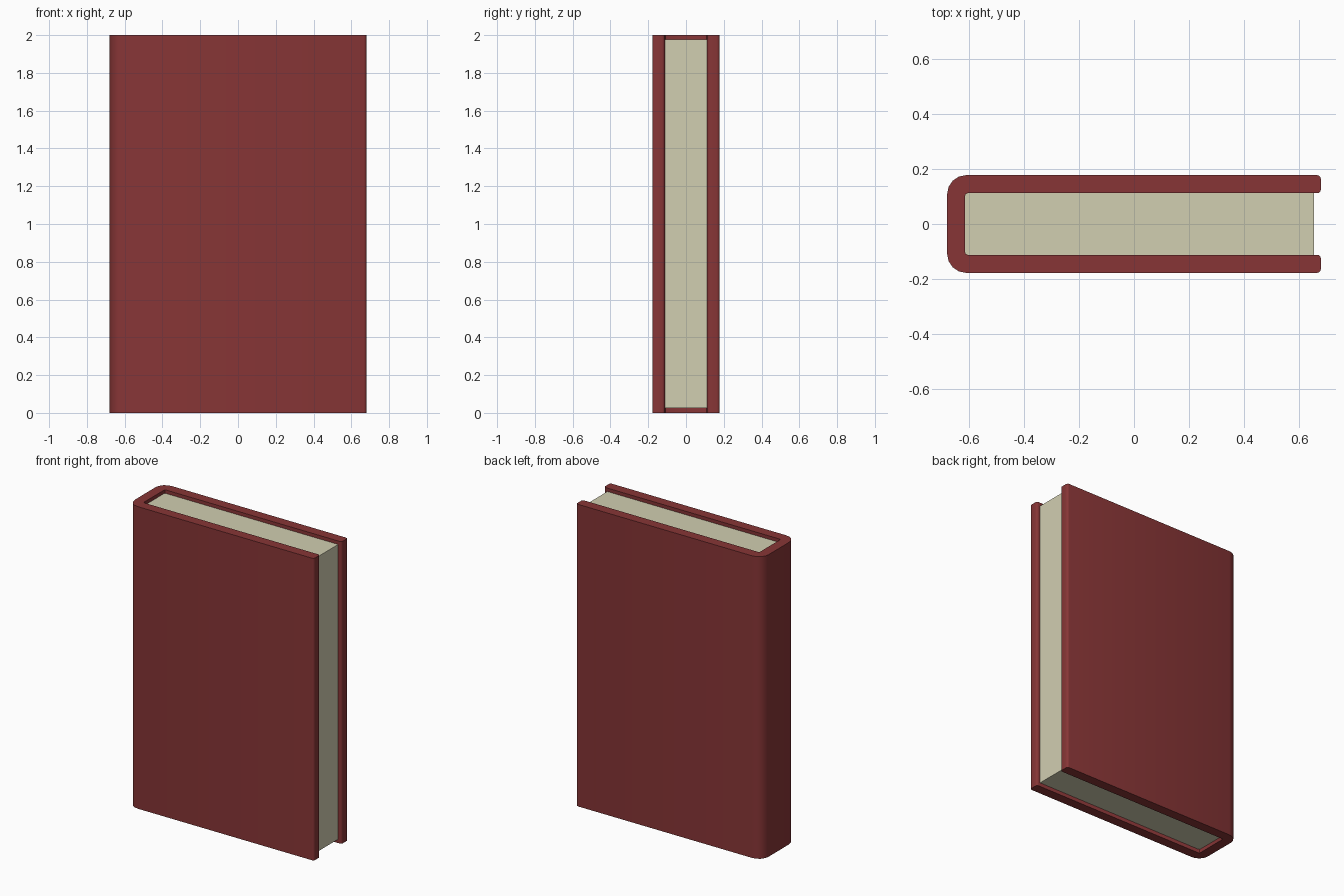
import bpy, bmesh, math

if "Cube" in bpy.data.objects:
    bpy.data.objects.remove(bpy.data.objects["Cube"])

def material(name, rgb):
    m = bpy.data.materials.new(name)
    m.diffuse_color = (*rgb, 1.0)
    m.use_nodes = True
    m.node_tree.nodes["Principled BSDF"].inputs["Base Color"].default_value = m.diffuse_color
    return m

def arc(cx, cy, r, start, end, steps):
    """Points on a circular arc, angles in degrees."""
    pts = []
    for i in range(steps + 1):
        a = math.radians(start + (end - start) * i / steps)
        pts.append((cx + r * math.cos(a), cy + r * math.sin(a)))
    return pts

def extrude_profile(name, pts, z0, z1, mat):
    bm = bmesh.new()
    face = bm.faces.new([bm.verts.new((x, y, z0)) for x, y in pts])
    ext = bmesh.ops.extrude_face_region(bm, geom=[face])
    for v in ext["geom"]:
        if isinstance(v, bmesh.types.BMVert):
            v.co.z = z1
    bmesh.ops.recalc_face_normals(bm, faces=bm.faces[:])
    # split the U-shaped ends into triangles so they fill cleanly
    bmesh.ops.triangulate(bm, faces=[f for f in bm.faces if len(f.verts) > 4])
    me = bpy.data.meshes.new(name)
    bm.to_mesh(me)
    bm.free()
    me.materials.append(mat)
    ob = bpy.data.objects.new(name, me)
    bpy.context.collection.objects.link(ob)
    bpy.ops.object.select_all(action="DESELECT")
    ob.select_set(True)
    bpy.context.view_layer.objects.active = ob
    bpy.ops.object.shade_smooth_by_angle(angle=math.radians(35))
    return ob

red = material("cover red", (0.243, 0.036, 0.037))
cream = material("page cream", (0.64, 0.62, 0.44))

X, Y = 0.68, 0.178         # outer half sizes
IN_Y, IN_X = 0.112, -0.615 # inner board faces and inner spine face
R, r = 0.07, 0.014         # spine and board edge radii

# Cover: half of the U profile (y > 0), mirrored for the other half
half = arc(IN_X + 0.01, IN_Y - 0.01, 0.01, 180, 90, 2)
half += arc(X - r, IN_Y + r, r, -90, 0, 3)
half += arc(X - r, Y - r, r, 0, 90, 3)
half += arc(-X + R, Y - R, R, 90, 180, 4)
profile = half + [(x, -y) for x, y in reversed(half)]
extrude_profile("book_cover", profile, 0.0, 2.0, red)

# Page block, set in from the cover edges
pages = [(IN_X, -IN_Y), (0.655, -IN_Y), (0.655, IN_Y), (IN_X, IN_Y)]
extrude_profile("page_block", pages, 0.025, 1.977, cream)
